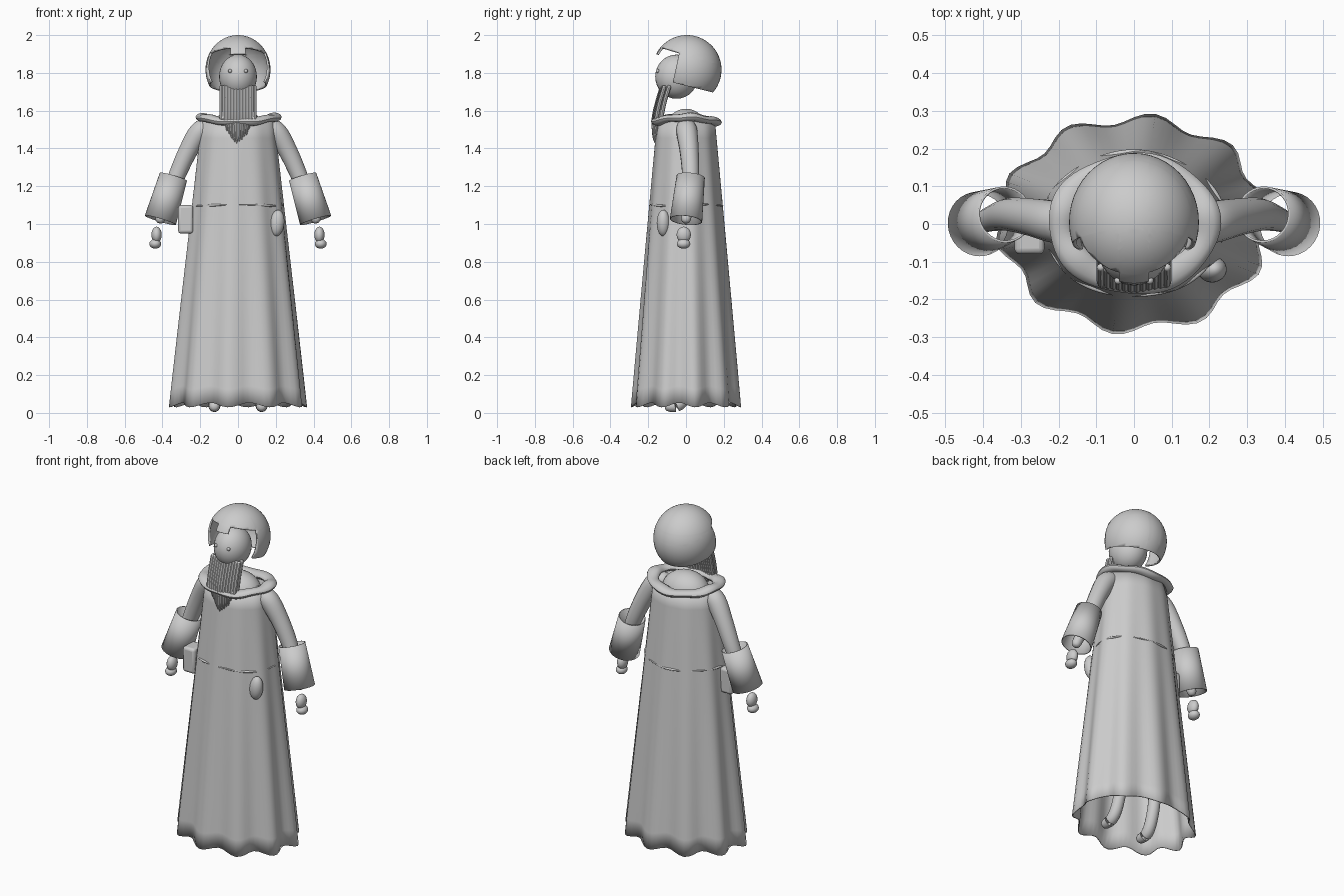
import bpy, bmesh, random
from math import sin, cos, pi, radians
from mathutils import Vector

random.seed(4)
cube = bpy.data.objects.get("Cube")
if cube:
    bpy.data.objects.remove(cube, do_unlink=True)

grey = bpy.data.materials.new("plain grey")
grey.use_nodes = True
colour = (0.6, 0.6, 0.6, 1)
grey.diffuse_color = colour
grey.node_tree.nodes["Principled BSDF"].inputs["Base Color"].default_value = colour


def finish(name, bm, angle=40):
    """Turn a bmesh into a smooth-shaded object."""
    me = bpy.data.meshes.new(name)
    bm.to_mesh(me)
    bm.free()
    me.materials.append(grey)
    ob = bpy.data.objects.new(name, me)
    bpy.context.collection.objects.link(ob)
    bpy.ops.object.select_all(action="DESELECT")
    ob.select_set(True)
    bpy.context.view_layer.objects.active = ob
    bpy.ops.object.shade_smooth_by_angle(angle=radians(angle))
    return ob


def ball(name, centre, radii, tilt=0, segments=32):
    bm = bmesh.new()
    bmesh.ops.create_uvsphere(bm, u_segments=segments, v_segments=segments // 2, radius=1)
    bmesh.ops.scale(bm, vec=radii, verts=bm.verts)
    ob = finish(name, bm)
    ob.location = centre
    ob.rotation_euler.y = tilt
    return ob


def loft(name, rings, closed=False, caps=False, angle=40):
    """Skin a list of equally sized rings of points."""
    bm = bmesh.new()
    rows = [[bm.verts.new(p) for p in ring] for ring in rings]
    pairs = list(zip(rows, rows[1:])) + ([(rows[-1], rows[0])] if closed else [])
    for a, b in pairs:
        for i in range(len(a)):
            j = (i + 1) % len(a)
            bm.faces.new((a[i], a[j], b[j], b[i]))
    if caps:
        bm.faces.new(rows[0])
        bm.faces.new(rows[-1])
    bmesh.ops.recalc_face_normals(bm, faces=bm.faces)
    return finish(name, bm, angle)


def smooth_path(points, steps=6):
    """Catmull-Rom resampling of (x, y, z, radius) points."""
    pts = [Vector(p) for p in [points[0]] + points + [points[-1]]]
    out = []
    for a, b, c, d in zip(pts, pts[1:], pts[2:], pts[3:]):
        for k in range(steps):
            t = k / steps
            out.append(0.5 * (2 * b + (c - a) * t + (2 * a - 5 * b + 4 * c - d) * t * t
                              + (3 * b - a - 3 * c + d) * t ** 3))
    return out + [pts[-1]]


def tube(name, points, sides=16):
    """Round limb along a path, closed with rounded ends."""
    path = smooth_path(points)
    rings = []
    for i, p in enumerate(path):
        nxt, prev = path[min(i + 1, len(path) - 1)], path[max(i - 1, 0)]
        d = (nxt - prev).to_3d().normalized()
        u = d.cross(Vector((0, 1, 0.3))).normalized()
        v = d.cross(u)
        ends = [(0, 1)]
        if i == 0:
            ends = [(-0.8, 0.4), (-0.5, 0.8), (0, 1)]
        elif i == len(path) - 1:
            ends = [(0, 1), (0.5, 0.8), (0.8, 0.4)]
        for shift, size in ends:
            r = p[3] * size
            c = p.to_3d() + d * shift * p[3]
            rings.append([c + u * r * cos(2 * pi * k / sides) + v * r * sin(2 * pi * k / sides)
                          for k in range(sides)])
    return loft(name, rings, caps=True)


def oval_loop(name, rx, ry, z, wide, tall, wave, sides=12, count=80):
    """Horizontal oval ring; wave(t) gives height and girth changes."""
    rings = []
    for i in range(count):
        t = 2 * pi * i / count
        lift, girth = wave(t)
        rings.append([((rx + wide * girth * cos(s)) * cos(t), (ry + wide * girth * cos(s)) * sin(t),
                       z + lift + tall * girth * sin(s))
                      for s in (2 * pi * k / sides for k in range(sides))])
    return loft(name, rings, closed=True)


def thicken(ob, amount):
    mod = ob.modifiers.new("thickness", "SOLIDIFY")
    mod.thickness = amount
    mod.offset = -1


# Robe: flared oval shell whose ten folds deepen towards the hem
def robe_ring(f):
    ring = []
    for i in range(80):
        t = 2 * pi * i / 80
        fold = cos(10 * (t - radians(10)))
        k = 0.985 + (0.045 * f + 0.006) * (fold - 0.5 * f)
        hem = 0.012 * (1 - fold) * max(0, f * 4 - 3)
        ring.append(((0.195 + 0.172 * f) * k * cos(t), (0.155 + 0.137 * f) * k * sin(t),
                     1.55 - 1.52 * f + hem))
    return ring


robe = loft("robe", [robe_ring(i / 16) for i in range(17)])
thicken(robe, 0.006)

# Belt barely showing between the folds
oval_loop("belt", 0.237, 0.189, 1.1, 0.008, 0.006,
          lambda t: (0.004 * sin(3 * t), 0.8 + 0.3 * sin(5 * t)))

# Rolled collar and the chest inside it
oval_loop("collar", 0.193, 0.152, 1.553, 0.038, 0.023,
          lambda t: (0.012 * cos(2 * t) + 0.003 * sin(7 * t), 0.92 + 0.1 * sin(5 * t + 1)))
ball("chest", (0, 0, 1.5), (0.14, 0.11, 0.11))

# Head and eyes
ball("head", (0, -0.05, 1.78), (0.1, 0.113, 0.117))
for side in (-1, 1):
    ball("eye", (side * 0.042, -0.15, 1.81), (0.01, 0.01, 0.01), segments=12)

# Helmet: cut sphere with a face opening and a small brow tab
bm = bmesh.new()
bmesh.ops.create_uvsphere(bm, u_segments=48, v_segments=32, radius=1)
bmesh.ops.scale(bm, vec=(0.172, 0.183, 0.183), verts=bm.verts)
bmesh.ops.translate(bm, vec=(0, 0.005, 1.817), verts=bm.verts)
rim, cheek, brow = Vector((0, -0.25, -1)), Vector((0, -1, 0.22)), Vector((0, -0.3, -1))
rim_at, cheek_at, brow_at = Vector((0, 0.16, 1.692)), Vector((0, -0.07, 1.75)), Vector((0, -0.03, 1.905))
tab_at = Vector((0, -0.17, 1.9))


def cut(at, normal, clear=False):
    bmesh.ops.bisect_plane(bm, geom=bm.verts[:] + bm.edges[:] + bm.faces[:],
                           plane_co=at, plane_no=normal, clear_outer=clear)


cut(rim_at, rim, True)
cut(cheek_at, cheek)
cut(brow_at, brow)
cut(tab_at, Vector((0, 0, -1)))
for side in (-1, 1):
    cut(Vector((side * 0.04, 0, 0)), Vector((1, 0, 0)))
opening = []
for f in bm.faces:
    c = f.calc_center_median()
    in_face = (c - cheek_at).dot(cheek) > 0 and (c - brow_at).dot(brow) > 0
    if in_face and not (abs(c.x) < 0.04 and c.z > tab_at.z):
        opening.append(f)
bmesh.ops.delete(bm, geom=opening, context="FACES")
thicken(finish("helmet", bm), 0.01)

# Beard: overlapping hanging strands, longest in the middle
for row in range(2):
    for i in range(12):
        x = -0.088 + 0.016 * i
        a = abs(x) / 0.088
        tip = 1.425 + 0.1 * a ** 1.5 + random.uniform(-0.005, 0.015) + 0.02 * row
        y = 0.025 * row + 0.015 * a
        tube("beard_strand", [(x, -0.13 + y, 1.725, 0.011), (x, -0.155 + y, 1.64, 0.011),
                              (x * 0.98, -0.172 + y, 1.56, 0.011),
                              (x * 0.85, -0.17 + y, tip + 0.04, 0.01),
                              (x * 0.8, -0.165 + y, tip, 0.004)], sides=8)

for side in (-1, 1):
    # Arms taper down to the wrists
    tube("arm", [(side * 0.15, 0, 1.515, 0.05), (side * 0.205, 0.005, 1.485, 0.056),
                 (side * 0.27, 0.018, 1.375, 0.05), (side * 0.33, 0.025, 1.24, 0.044),
                 (side * 0.375, 0.015, 1.12, 0.034), (side * 0.412, 0, 1.025, 0.026)])

    # Wide open cuffs
    top, end = Vector((side * 0.342, 0.025, 1.25)), Vector((side * 0.411, 0, 1.02))
    d = (end - top).normalized()
    u = d.cross(Vector((0, 1, 0))).normalized()
    v = d.cross(u)
    cuff = loft("cuff", [[c + (u * cos(2 * pi * k / 32) + v * sin(2 * pi * k / 32)) * r
                          for k in range(32)] for c, r in ((top, 0.075), (end, 0.086))])
    thicken(cuff, 0.006)

    # Hands with curled fingers
    ball("palm", (side * 0.431, -0.012, 0.943), (0.027, 0.038, 0.043), segments=20)
    ball("fingers", (side * 0.438, -0.013, 0.895), (0.031, 0.036, 0.026), segments=20)

    # Bent legs ending in forward feet
    tube("leg", [(side * 0.12, 0.03, 0.4, 0.034), (side * 0.12, 0.03, 0.22, 0.034),
                 (side * 0.122, 0.0, 0.1, 0.034), (side * 0.125, -0.04, 0.043, 0.033),
                 (side * 0.125, -0.09, 0.034, 0.028)])

# Hip pouch
bm = bmesh.new()
bmesh.ops.create_cube(bm, size=1)
bmesh.ops.scale(bm, vec=(0.08, 0.1, 0.15), verts=bm.verts)
pouch = finish("pouch", bm)
pouch.location = (-0.277, -0.03, 1.025)
bevel = pouch.modifiers.new("soft edges", "BEVEL")
bevel.width = 0.015
bevel.segments = 3

# Oval flask on the other hip
ball("flask", (0.207, -0.12, 1.005), (0.038, 0.035, 0.07), tilt=radians(6))
